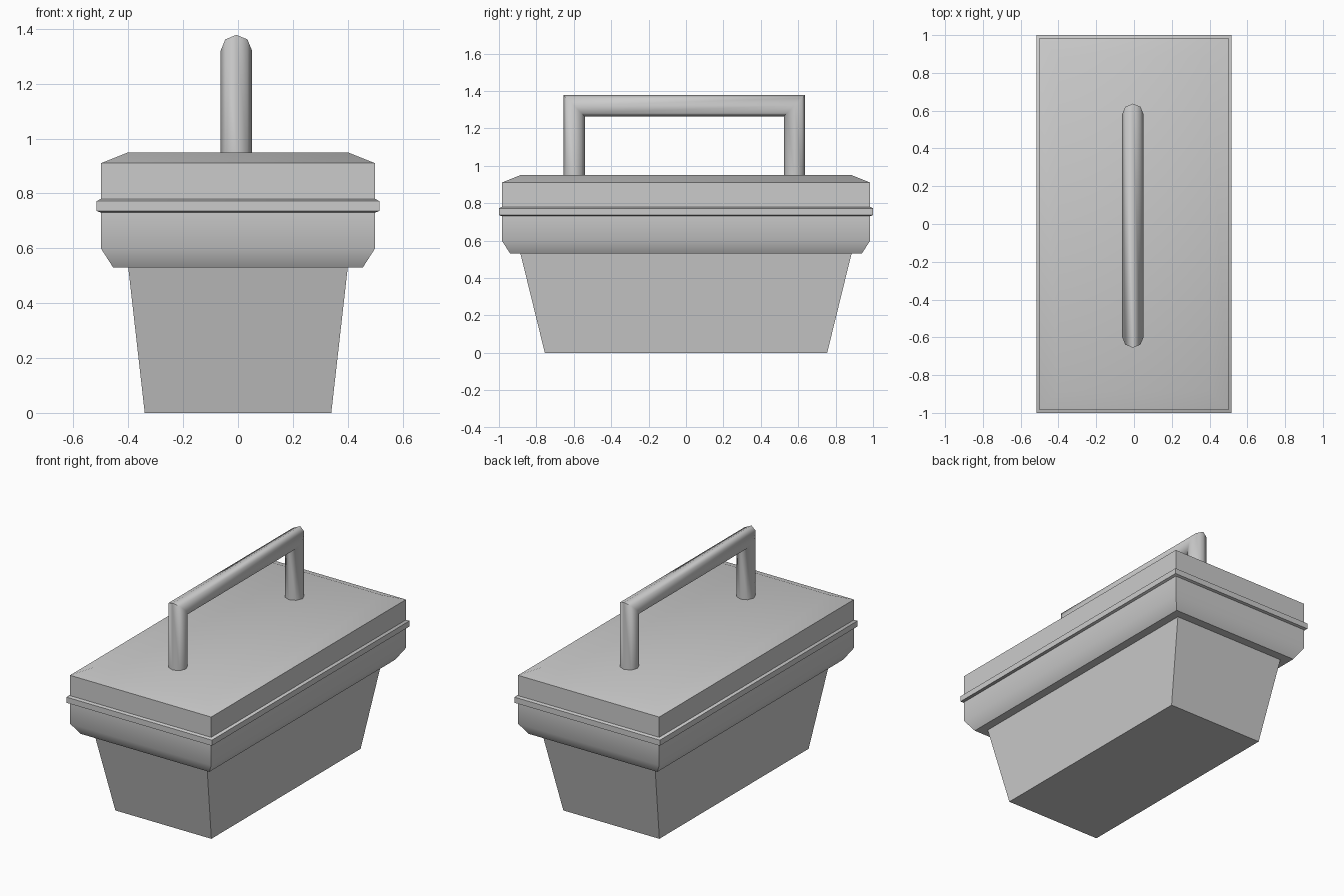
import bpy, bmesh, math

if "Cube" in bpy.data.objects:
    bpy.data.objects.remove(bpy.data.objects["Cube"])

def finish(name, bm, angle):
    mesh = bpy.data.meshes.new(name)
    bm.to_mesh(mesh)
    bm.free()
    ob = bpy.data.objects.new(name, mesh)
    bpy.context.collection.objects.link(ob)
    bpy.ops.object.select_all(action='DESELECT')
    ob.select_set(True)
    bpy.context.view_layer.objects.active = ob
    bpy.ops.object.shade_smooth_by_angle(angle=math.radians(angle))
    return ob

def bridge(bm, rings):
    for a, b in zip(rings, rings[1:]):
        n = len(a)
        for i in range(n):
            j = (i + 1) % n
            bm.faces.new((a[i], a[j], b[j], b[i]))

def box_loft(name, profile, bottom=False, top=False):
    """Stack rectangles given as (half width, half length, height)."""
    bm = bmesh.new()
    rings = [[bm.verts.new((sx * x, sy * y, z))
              for sx, sy in ((-1, -1), (1, -1), (1, 1), (-1, 1))]
             for x, y, z in profile]
    bridge(bm, rings)
    if bottom:
        bm.faces.new(rings[0][::-1])
    if top:
        bm.faces.new(rings[-1])
    return finish(name, bm, 40)

# Tapered tub
box_loft("tub", [(0.34, 0.755, 0), (0.40, 0.885, 0.53)], bottom=True)

# Overhanging collar with chamfered lower edge
box_loft("collar", [(0.40, 0.885, 0.53), (0.455, 0.94, 0.53),
                    (0.50, 0.985, 0.60), (0.50, 0.985, 0.73)])

# Raised band around the lid seam
box_loft("seam_band", [(0.50, 0.985, 0.73), (0.515, 1.0, 0.736),
                       (0.515, 1.0, 0.772), (0.50, 0.985, 0.78)])

# Lid with shallow sloped top edge
box_loft("lid", [(0.50, 0.985, 0.78), (0.50, 0.985, 0.91),
                 (0.40, 0.885, 0.95)], top=True)

# Eight-sided handle with mitred corners
SIDES, R, HALF, BAR_Z, FOOT_Z = 8, 0.057, 0.589, 1.321, 0.945
CX, CY = -0.006, -0.009
bm = bmesh.new()
rings = []
for side, at_corner in ((-1, False), (-1, True), (1, True), (1, False)):
    ring = []
    for i in range(SIDES):
        a = 2 * math.pi * i / SIDES
        out = R * math.sin(a)
        z = BAR_Z + out if at_corner else FOOT_Z
        ring.append(bm.verts.new((CX + R * math.cos(a), CY + side * (HALF + out), z)))
    rings.append(ring)
bridge(bm, rings)
bm.faces.new(rings[0][::-1])
bm.faces.new(rings[-1])
bmesh.ops.recalc_face_normals(bm, faces=bm.faces)
finish("handle", bm, 50)
